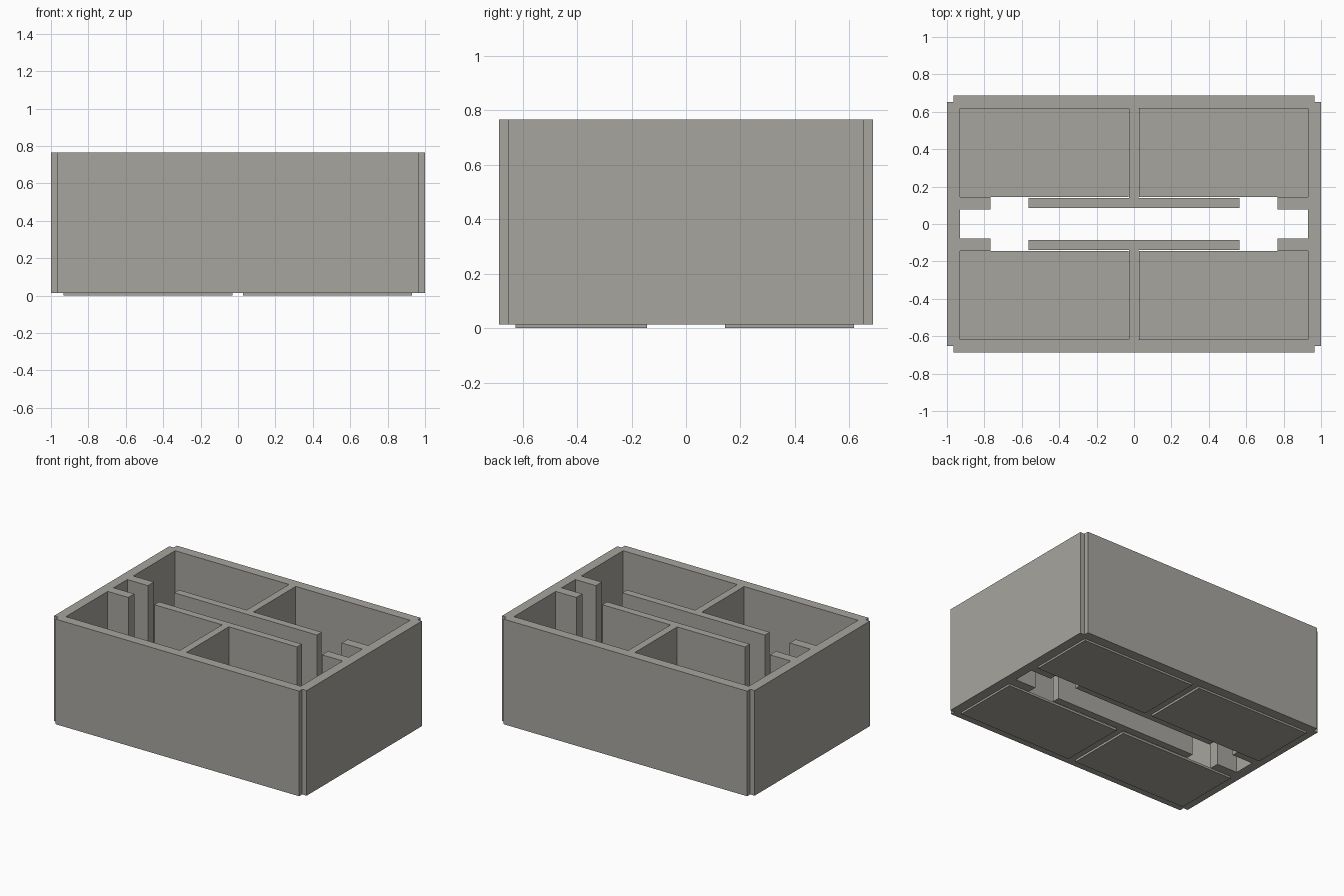
import bpy, bmesh, math

if "Cube" in bpy.data.objects:
    bpy.data.objects.remove(bpy.data.objects["Cube"], do_unlink=True)

BOTTOM, TOP = 0.014, 0.766

# Warm grey for every part
grey = bpy.data.materials.new("warm grey")
grey.use_nodes = True
colour = (0.39, 0.375, 0.345, 1)
grey.diffuse_color = colour
grey.node_tree.nodes["Principled BSDF"].inputs["Base Color"].default_value = colour


def extrude_plan(name, rects, z0, z1):
    """Join plan rectangles (x0, x1, y0, y1) into one clean solid."""
    xs = sorted({v for r in rects for v in r[:2]})
    ys = sorted({v for r in rects for v in r[2:]})
    bm = bmesh.new()
    verts = {}

    def vert(x, y):
        if (x, y) not in verts:
            verts[x, y] = bm.verts.new((x, y, z0))
        return verts[x, y]

    for xa, xb in zip(xs, xs[1:]):
        for ya, yb in zip(ys, ys[1:]):
            cx, cy = (xa + xb) / 2, (ya + yb) / 2
            if any(r[0] < cx < r[1] and r[2] < cy < r[3] for r in rects):
                bm.faces.new([vert(xa, ya), vert(xb, ya), vert(xb, yb), vert(xa, yb)])
    ext = bmesh.ops.extrude_face_region(bm, geom=bm.faces[:], use_keep_orig=True)
    top = [g for g in ext["geom"] if isinstance(g, bmesh.types.BMVert)]
    bmesh.ops.translate(bm, vec=(0, 0, z1 - z0), verts=top)
    bmesh.ops.recalc_face_normals(bm, faces=bm.faces[:])
    bmesh.ops.dissolve_limit(bm, angle_limit=math.radians(1),
                             verts=bm.verts[:], edges=bm.edges[:])
    mesh = bpy.data.meshes.new(name)
    bm.to_mesh(mesh)
    bm.free()
    mesh.materials.append(grey)
    obj = bpy.data.objects.new(name, mesh)
    bpy.context.collection.objects.link(obj)
    return obj


def mirrored(x0, x1, y0, y1, flip_x, flip_y):
    """A rectangle and its mirror images across the chosen axes."""
    return [(*sorted((sx * x0, sx * x1)), *sorted((sy * y0, sy * y1)))
            for sx in ((1, -1) if flip_x else (1,))
            for sy in ((1, -1) if flip_y else (1,))]


# Outer walls with notched corners, dividers, channel walls and end stubs
walls = (
    mirrored(-0.965, 0.965, 0.617, 0.687, False, True)
    + mirrored(0.93, 0.965, -0.687, 0.687, True, False)
    + mirrored(0.965, 1.0, -0.652, 0.652, True, False)
    + mirrored(-0.028, 0.025, 0.139, 0.617, False, True)
    + mirrored(-0.565, 0.565, 0.085, 0.139, False, True)
    + mirrored(0.767, 0.93, 0.077, 0.145, True, True)
)
extrude_plan("divided_box_walls", walls, BOTTOM, TOP)

# Thin floor plates under the four compartments
for side, x0, x1 in (("left", 0.028, 0.93), ("right", -0.934, -0.03)):
    for end, y0, y1 in (("back", 0.144, 0.617), ("front", -0.625, -0.144)):
        extrude_plan(f"{end}_{side}_floor", [(x0, x1, y0, y1)], 0, BOTTOM + 0.002)
